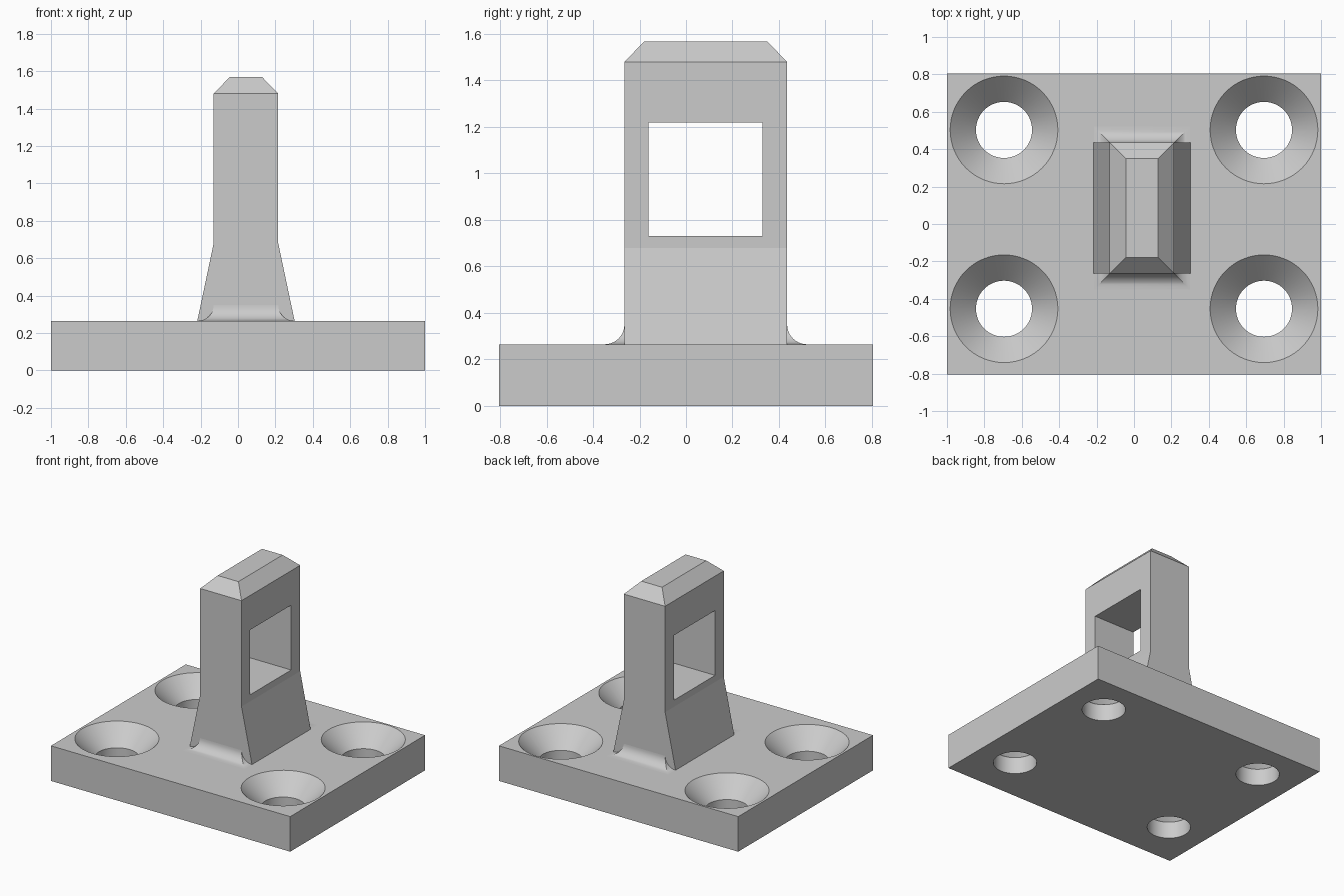
import bpy, bmesh, math

if "Cube" in bpy.data.objects:
    bpy.data.objects.remove(bpy.data.objects["Cube"], do_unlink=True)

grey = bpy.data.materials.new("light grey")
grey.use_nodes = True
grey.diffuse_color = (0.6, 0.6, 0.6, 1)
grey.node_tree.nodes["Principled BSDF"].inputs["Base Color"].default_value = grey.diffuse_color

PLATE_TOP = 0.265
POST_X, POST_Y = 0.0425, 0.085
POST_HX, POST_HY = 0.1725, 0.35


def loft(name, rings, centre=(0, 0)):
    """Closed solid through stacked rings; each ring is a list of (x, y) and a height."""
    bm = bmesh.new()
    loops = [[bm.verts.new((centre[0] + x, centre[1] + y, z)) for x, y in pts]
             for pts, z in rings]
    n = len(loops[0])
    for low, high in zip(loops, loops[1:]):
        for i in range(n):
            j = (i + 1) % n
            bm.faces.new((low[i], low[j], high[j], high[i]))
    bm.faces.new(loops[0][::-1])
    bm.faces.new(loops[-1])
    mesh = bpy.data.meshes.new(name)
    bm.to_mesh(mesh)
    bm.free()
    mesh.materials.append(grey)
    obj = bpy.data.objects.new(name, mesh)
    bpy.context.collection.objects.link(obj)
    return obj


def rect(hx, hy):
    return [(-hx, -hy), (hx, -hy), (hx, hy), (-hx, hy)]


def circle(r, n=64):
    return [(r * math.cos(math.tau * i / n), r * math.sin(math.tau * i / n)) for i in range(n)]


def cut(obj, cutters):
    for c in cutters:
        mod = obj.modifiers.new("cut", "BOOLEAN")
        mod.operation, mod.solver, mod.object = "DIFFERENCE", "EXACT", c
    dg = bpy.context.evaluated_depsgraph_get()
    mesh = bpy.data.meshes.new_from_object(obj.evaluated_get(dg))
    obj.modifiers.clear()
    obj.data = mesh
    for c in cutters:
        bpy.data.objects.remove(c, do_unlink=True)


def smooth(obj, angle):
    bpy.ops.object.select_all(action="DESELECT")
    obj.select_set(True)
    bpy.context.view_layer.objects.active = obj
    bpy.ops.object.shade_smooth_by_angle(angle=math.radians(angle))


# Base plate with four countersunk screw holes
plate = loft("base_plate", [(rect(1, 0.805), 0), (rect(1, 0.805), PLATE_TOP)])
R, r = 0.288, 0.15
neck = PLATE_TOP - (R - r)
holes = [loft("hole_cutter", [(circle(r), -0.1), (circle(r), neck),
                              (circle(R), PLATE_TOP), (circle(R + 0.05), PLATE_TOP + 0.05)], (x, y))
         for x in (-0.695, 0.695) for y in (-0.453, 0.503)]
cut(plate, holes)
smooth(plate, 30)

# Upright post: flared foot, straight shaft, chamfered top, square window
post = loft("post", [(rect(0.26, POST_HY), PLATE_TOP),
                     (rect(POST_HX, POST_HY), 0.68),
                     (rect(POST_HX, POST_HY), 1.48),
                     (rect(POST_HX - 0.086, POST_HY - 0.086), 1.568)], (POST_X, POST_Y))
window = loft("window_cutter", [(rect(0.5, 0.245), 0.73), (rect(0.5, 0.245), 1.22)],
              (POST_X, 0.083))
cut(post, [window])

# Mitred concave fillet around the foot of the shaft
F, STEPS = 0.085, 10
rings = []
for i in range(STEPS + 1):
    a = math.pi / 2 * i / STEPS
    off = F * (1 - math.sin(a))
    rings.append((rect(POST_HX + off, POST_HY + off), PLATE_TOP + F * (1 - math.cos(a))))
fillet = loft("foot_fillet", rings, (POST_X, POST_Y))
smooth(fillet, 30)
